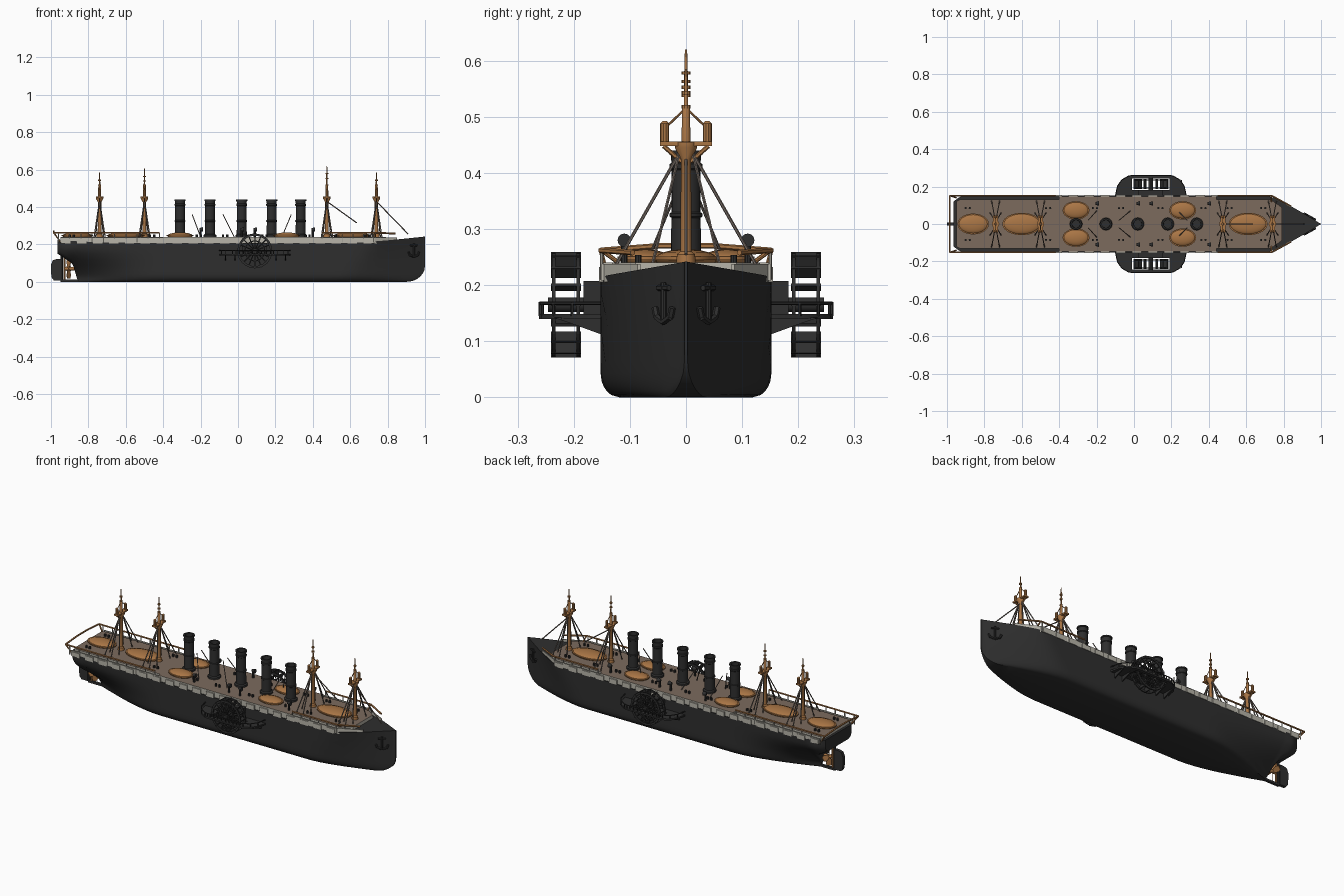
import bpy, bmesh, math
from mathutils import Vector, Matrix


def material(name, rgb):
    m = bpy.data.materials.new(name)
    m.diffuse_color = (*rgb, 1)
    return m


BLACK = material("hull black", (0.028, 0.028, 0.028))
WHITE = material("weathered white", (0.48, 0.46, 0.40))
DECK = material("deck brown", (0.20, 0.145, 0.11))
ORANGE = material("copper brown", (0.40, 0.18, 0.06))
ROPE = material("rope grey", (0.17, 0.14, 0.12))


def finish(bm, name, mats, mirror=False):
    bmesh.ops.recalc_face_normals(bm, faces=bm.faces)
    me = bpy.data.meshes.new(name)
    bm.to_mesh(me)
    bm.free()
    for m in mats if isinstance(mats, list) else [mats]:
        me.materials.append(m)
    me.shade_smooth()
    me.set_sharp_from_angle(angle=math.radians(35))
    ob = bpy.data.objects.new(name, me)
    bpy.context.collection.objects.link(ob)
    if mirror:
        mod = ob.modifiers.new("mirror", "MIRROR")
        mod.use_axis = (False, True, False)
        mod.use_mirror_merge = False
    return ob


def box(bm, c, s, rot=Matrix()):
    bmesh.ops.create_cube(bm, size=1, matrix=Matrix.Translation(c) @ rot @ Matrix.Diagonal((*s, 1)))


def rod(bm, p, q, r1, r2=None, n=8):
    p, q = Vector(p), Vector(q)
    d = q - p
    m = Matrix.Translation((p + q) / 2) @ d.to_track_quat('Z', 'Y').to_matrix().to_4x4()
    bmesh.ops.create_cone(bm, cap_ends=True, segments=n, radius1=r1,
                          radius2=r1 if r2 is None else r2, depth=d.length, matrix=m)


def path(bm, pts, r, n=6):
    for a, b in zip(pts, pts[1:]):
        rod(bm, a, b, r, n=n)


def prism(bm, pts, vec):
    f = bm.faces.new([bm.verts.new(p) for p in pts])
    g = bmesh.ops.extrude_face_region(bm, geom=[f])
    bmesh.ops.translate(bm, vec=vec, verts=[v for v in g["geom"] if isinstance(v, bmesh.types.BMVert)])


def lathe(bm, c, prof, n=20):
    rings = [[bm.verts.new((c[0] + r * math.cos(t * math.tau / n), c[1] + r * math.sin(t * math.tau / n), z))
              for t in range(n)] for r, z in prof]
    for a, b in zip(rings, rings[1:]):
        for i in range(n):
            bm.faces.new((a[i], a[(i + 1) % n], b[(i + 1) % n], b[i]))


def step(a, b, x):
    t = min(1, max(0, (x - a) / (b - a)))
    return t * t * (3 - 2 * t)


# Hull: stations along x, half width given by a rule
def top_z(x):
    return 0.208 + 0.034 * max(0, (x - 0.6) / 0.4) ** 1.3 + 0.014 * max(0, (-x - 0.5) / 0.46) ** 2


def keel_z(x):
    if x > 0.9:
        return 0.085 * (1 - math.sqrt(max(0, 1 - ((x - 0.9) / 0.1) ** 2)))
    if x < -0.85:
        return 0.10 * step(-0.85, -0.89, -abs(x)) + 0.05 * max(0, (-x - 0.89) / 0.075)
    return 0.0


def half_width(x, v, z):
    w = 0.152
    start = 0.72 - 0.17 * (1 - v)
    if x > start:
        w *= 1 - ((x - start) / (1 - start)) ** (1.15 + 0.35 * (1 - v))
    if x < -0.4:
        s = min(1, (-0.4 - x) / 0.46) ** 1.6
        w *= 1 - s * (1 - max(0.04, step(0.0, 0.19, z)))
    if x < -0.9:
        w *= 1 - 0.22 * ((-0.9 - x) / 0.065) ** 2
    if v < 0.2:
        w *= 0.78 + 0.22 * math.sqrt(1 - (1 - v / 0.2) ** 2)
    return max(0.003, w)


bm = bmesh.new()
xs = [-0.965, -0.955, -0.94, -0.92, -0.905, -0.89, -0.88, -0.87, -0.86, -0.85]
xs += [-0.8 + 0.05 * i for i in range(34)] + [0.9, 0.92, 0.94, 0.96, 0.975, 0.988, 0.996, 1.0]
levels = [0, 0.02, 0.05, 0.09, 0.14, 0.2, 0.3, 0.42, 0.55, 0.7, 0.85, 1]
rings = []
for x in xs:
    k, t = keel_z(x), top_z(x)
    half = [(half_width(x, v, k + (t - k) * v), k + (t - k) * v) for v in levels]
    pts = [(-y, z) for y, z in reversed(half)] + half
    rings.append([bm.verts.new((x, y, z)) for y, z in pts])
n = len(rings[0])
for a, b in zip(rings, rings[1:]):
    for i in range(n):
        bm.faces.new((a[i], a[(i + 1) % n], b[(i + 1) % n], b[i]))
bm.faces.new(rings[0])
bm.faces.new(rings[-1])
finish(bm, "hull", BLACK)

# Raised deck: white sides, brown top
bm = bmesh.new()
side = [(-0.95, 0.12), (-0.93, 0.132), (-0.4, 0.132), (-0.4, 0.148), (0.44, 0.148), (0.44, 0.132),
        (0.73, 0.132), (0.79, 0.09)]
prism(bm, [(x, y, 0.20) for x, y in side] + [(x, -y, 0.20) for x, y in reversed(side)], (0, 0, 0.04))
bm.normal_update()
for f in bm.faces:
    if abs(f.normal.z) > 0.9:
        f.material_index = 1
finish(bm, "main_deck", [WHITE, DECK])

# White bulwark panels along the deck edge
bm = bmesh.new()
for x0, x1 in ((-0.95, -0.4), (0.44, 0.73)):
    box(bm, ((x0 + x1) / 2, 0.149, 0.223), (x1 - x0, 0.005, 0.03))
for i in range(20):
    box(bm, (-0.92 + i * 0.085, 0.151, 0.219), (0.05, 0.008, 0.026))
prism(bm, [(0.73, 0.146, 0.205), (0.85, 0.086, 0.215), (0.85, 0.086, 0.238), (0.73, 0.146, 0.238)], (0, -0.005, 0))
for i in range(10):
    x = -0.96 + i * 0.06
    rod(bm, (x, 0.15, 0.21), (x, 0.15, 0.262), 0.003, n=6)
for i in range(6):
    rod(bm, (0.45 + i * 0.055, 0.15, 0.21), (0.45 + i * 0.055, 0.15, 0.262), 0.003, n=6)
finish(bm, "bulwark", WHITE, True)

# Copper-coloured rails
bm = bmesh.new()
path(bm, [(-0.42, 0.152, 0.262), (-0.985, 0.152, 0.262), (-0.985, 0.05, 0.27), (-0.985, 0, 0.27)], 0.005)
path(bm, [(0.45, 0.152, 0.262), (0.735, 0.152, 0.262), (0.84, 0.095, 0.258)], 0.005)
rod(bm, (0.735, 0.15, 0.262), (0.735, 0.12, 0.24), 0.004)
rod(bm, (-0.985, 0.152, 0.262), (-0.95, 0.14, 0.215), 0.004)
finish(bm, "rails", ORANGE, True)

# Lifeboats on deck, with a rim
bm = bmesh.new()
boats = [(-0.86, 0, 0.08, 0.052), (-0.6, 0, 0.1, 0.056), (0.61, 0, 0.1, 0.056)]
boats += [(x, s * 0.073, 0.068, 0.045) for x in (-0.31, 0.26) for s in (1, -1)]
for x, y, rx, ry in boats:
    m = Matrix.Translation((x, y, 0.246)) @ Matrix.Diagonal((rx, ry, 0.018, 1))
    bmesh.ops.create_uvsphere(bm, u_segments=24, v_segments=12, radius=1, matrix=m)
    m = Matrix.Translation((x, y, 0.248)) @ Matrix.Diagonal((rx + 0.004, ry + 0.004, 1, 1))
    bmesh.ops.create_cone(bm, cap_ends=True, segments=24, radius1=1, radius2=1, depth=0.006, matrix=m)
finish(bm, "lifeboats", ORANGE)

# Funnels with bands and an open top
bm = bmesh.new()
for x in (-0.31, -0.15, 0.02, 0.18, 0.335):
    lathe(bm, (x, 0), [(0.034, 0.235), (0.034, 0.25), (0.027, 0.255), (0.026, 0.32), (0.029, 0.322), (0.029, 0.328),
                       (0.026, 0.33), (0.026, 0.405), (0.029, 0.408), (0.029, 0.416), (0.026, 0.418),
                       (0.027, 0.432), (0.03, 0.433), (0.03, 0.44), (0.022, 0.44), (0.021, 0.38), (0.0005, 0.38)])
finish(bm, "funnels", BLACK)

# Masts with platform, side posts and topmast
bm = bmesh.new()
ropes = bmesh.new()
for x, top in ((-0.74, 0.585), (-0.5, 0.605), (0.475, 0.62), (0.74, 0.585)):
    lathe(bm, (x, 0), [(0.018, 0.235), (0.016, 0.255), (0.010, 0.26), (0.009, 0.425), (0.02, 0.445), (0.02, 0.455),
                       (0.008, 0.456), (0.007, 0.515), (0.004, 0.52), (0.003, top - 0.03), (0.002, top), (0.0003, top)], 12)
    box(bm, (x, 0, 0.452), (0.026, 0.092, 0.008))
    for z in (top - 0.07, top - 0.045, 0.515):
        rod(bm, (x, 0, z), (x, 0, z + 0.006), 0.008, n=10)
    for s in (1, -1):
        rod(bm, (x, s * 0.038, 0.452), (x, s * 0.038, 0.488), 0.008, n=10)
        rod(bm, (x, s * 0.038, 0.488), (x, s * 0.038, 0.493), 0.008, 0.003, n=10)
        rod(bm, (x, s * 0.035, 0.482), (x, 0, 0.516), 0.002, n=6)
        rod(bm, (x, s * 0.04, 0.448), (x, s * 0.008, 0.42), 0.004, n=6)
        for dx, y in ((0.022, 0.125), (-0.022, 0.125), (0.03, 0.06), (-0.03, 0.06)):
            rod(ropes, (x, s * 0.012, 0.435), (x + dx, s * y, 0.236), 0.003, n=6)
finish(bm, "masts", ORANGE)

# Stays and funnel guys
rod(ropes, (0.475, 0, 0.43), (0.635, 0, 0.315), 0.003, n=6)
rod(ropes, (0.74, 0, 0.43), (0.91, 0, 0.255), 0.003, n=6)
for a, b in ((-0.08, -0.02), (0.285, 0.235), (-0.245, -0.2)):
    for s in (1, -1):
        rod(ropes, (a, s * 0.02, 0.36), (b, s * 0.07, 0.24), 0.0025, n=6)
finish(ropes, "rigging", ROPE)

# Cowl vents and bollards
bm = bmesh.new()
for x in (-0.2, 0.02, 0.09, 0.4):
    rod(bm, (x, 0.11, 0.235), (x, 0.11, 0.278), 0.006)
    rod(bm, (x - 0.007, 0.11, 0.28), (x + 0.012, 0.11, 0.28), 0.007, 0.012, n=12)
for x in (-0.9, -0.47, -0.22, -0.08, 0.13, 0.36, 0.5, 0.68):
    for d in (0, 0.022):
        rod(bm, (x + d, 0.085, 0.235), (x + d, 0.085, 0.254), 0.006)
finish(bm, "deck_fittings", BLACK, True)

# Paddle wheels
bm = bmesh.new()
C = Vector((0.09, 0, 0.165))
N = 16
for y in (0.192, 0.236):
    for r0, r1 in ((0.081, 0.093), (0.05, 0.056)):
        a = [math.tau * i / 32 for i in range(33)]
        for p, q in zip(a, a[1:]):
            prism(bm, [C + Vector((r * math.cos(t), y - 0.003, r * math.sin(t)))
                       for r, t in ((r0, p), (r1, p), (r1, q), (r0, q))], (0, 0.006, 0))
    for i in range(N):
        d = Vector((math.cos(math.tau * i / N), 0, math.sin(math.tau * i / N)))
        rod(bm, C + Vector((0, y, 0)), C + Vector((0, y, 0)) + d * 0.085, 0.003, n=6)
for i in range(N):
    t = math.tau * i / N
    box(bm, C + Vector((0.082 * math.cos(t), 0.214, 0.082 * math.sin(t))), (0.024, 0.054, 0.005),
        Matrix.Rotation(-t, 4, 'Y'))
rod(bm, C + Vector((0, 0.14, 0)), C + Vector((0, 0.246, 0)), 0.013, n=14)
finish(bm, "paddle_wheels", BLACK, True)

# Sponson platform around each wheel, with rail, braces and inner casing
bm = bmesh.new()
end = [(-0.1, 0.15), (-0.01, 0.15), (-0.01, 0.262), (-0.03, 0.258), (-0.065, 0.238), (-0.088, 0.205)]
for f in (lambda x: x, lambda x: 0.18 - x):
    prism(bm, [(f(x), y, 0.14) for x, y in end], (0, 0, 0.009))
    rail = [(f(x), y - 0.002, 0.168) for x, y in [end[0]] + end[:1:-1]]
    path(bm, rail + [(0.09, 0.26, 0.168)], 0.003)
    for x, y, z in rail[1:]:
        rod(bm, (x, y, 0.145), (x, y, z), 0.0025, n=6)
for i in range(8):
    rod(bm, (0.006 + i * 0.024, 0.26, 0.145), (0.006 + i * 0.024, 0.26, 0.168), 0.0025, n=6)
box(bm, (0.09, 0.253, 0.1445), (0.2, 0.018, 0.009))
box(bm, (0.09, 0.166, 0.1445), (0.2, 0.034, 0.009))
box(bm, (0.09, 0.166, 0.177), (0.13, 0.034, 0.06))
for x in (-0.07, -0.02, 0.2, 0.25):
    prism(bm, [(x, 0.145, 0.11), (x, 0.145, 0.142), (x, 0.235, 0.142), (x, 0.2, 0.13)], (0.006, 0, 0))
finish(bm, "sponsons", BLACK, True)

# Bow anchors, lying against the flare
bm = bmesh.new()
ya = lambda x: half_width(x, 0.75, 0.17) + 0.006
P = lambda x, z: (x, ya(x), z)
rod(bm, P(0.94, 0.135), P(0.94, 0.205), 0.005)
path(bm, [P(0.912, 0.16), P(0.918, 0.143), P(0.94, 0.134), P(0.962, 0.143), P(0.968, 0.16)], 0.006)
path(bm, [P(0.922, 0.195), P(0.958, 0.195)], 0.005)
finish(bm, "anchors", BLACK, True)

# Rudder and keel shoe
bm = bmesh.new()
prism(bm, [(x, -0.009, z) for x, z in ((-0.945, 0.008), (-0.985, 0.008), (-0.998, 0.025), (-1.0, 0.09),
                                      (-0.99, 0.115), (-0.97, 0.122), (-0.945, 0.122))], (0, 0.018, 0))
rod(bm, (-0.942, 0, 0), (-0.942, 0, 0.18), 0.006)
box(bm, (-0.89, 0, 0.006), (0.11, 0.014, 0.012))
finish(bm, "rudder", BLACK)

# Propeller
bm = bmesh.new()
rod(bm, (-0.925, 0, 0.07), (-0.84, 0, 0.07), 0.009, n=12)
for i in range(4):
    R = Matrix.Translation((-0.905, 0, 0.07)) @ Matrix.Rotation(i * math.pi / 2, 4, 'X') @ Matrix.Rotation(0.7, 4, 'Z')
    prism(bm, [R @ Vector((-0.002, y, z)) for y, z in ((-0.006, 0), (0.006, 0), (0.017, 0.035),
                                                     (0.011, 0.053), (-0.011, 0.053), (-0.017, 0.035))],
          R.to_3x3() @ Vector((0.004, 0, 0)))
rod(bm, (-0.928, 0, 0.01), (-0.928, 0, 0.15), 0.005)
finish(bm, "propeller", ORANGE)
